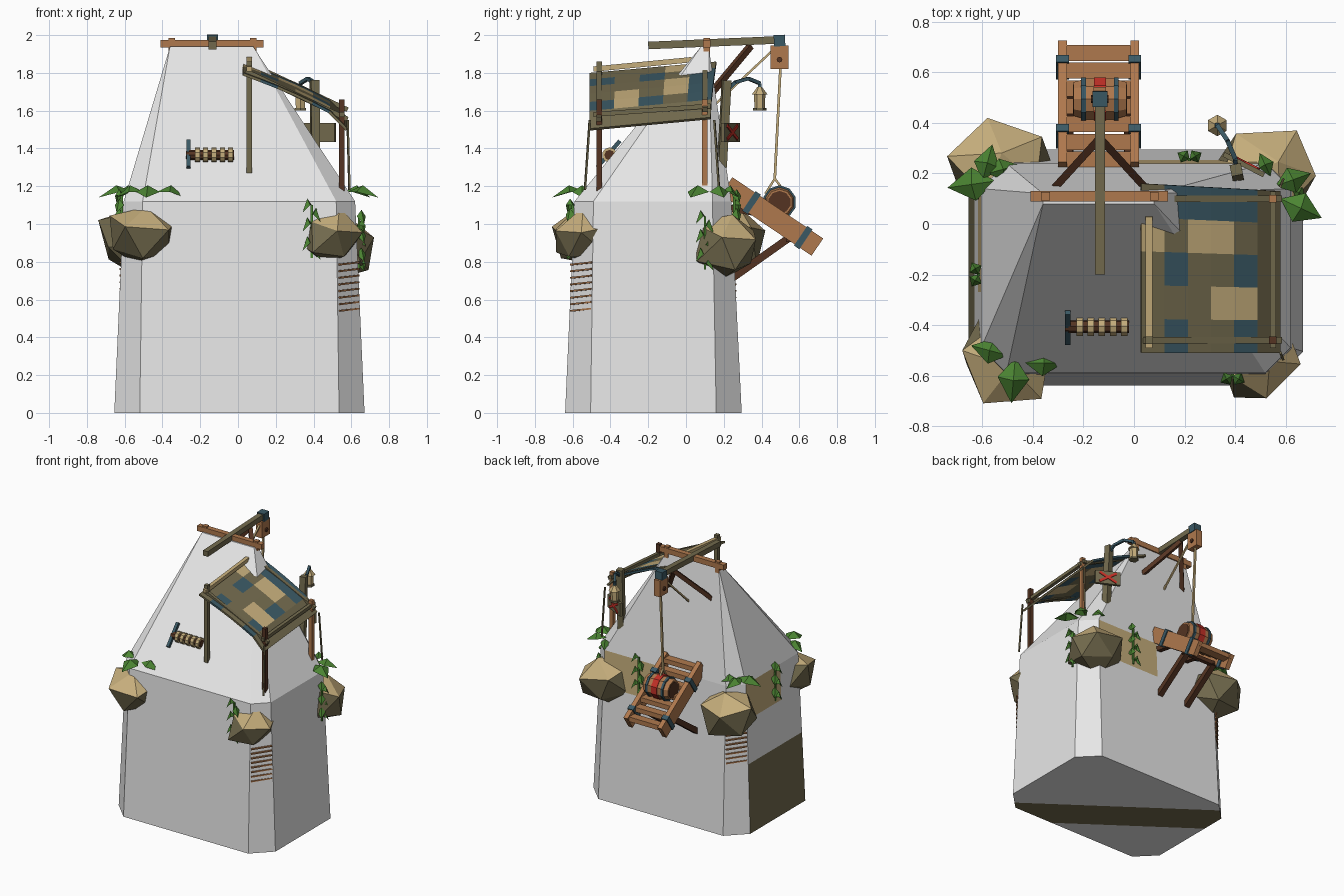
import bpy, bmesh, math, random
from mathutils import Vector, Matrix

random.seed(4)
cube = bpy.data.objects.get("Cube")
if cube:
    bpy.data.objects.remove(cube, do_unlink=True)


def material(name, *rgb):
    m = bpy.data.materials.new(name)
    m.use_nodes = True
    m.diffuse_color = (*rgb, 1)
    m.node_tree.nodes["Principled BSDF"].inputs["Base Color"].default_value = (*rgb, 1)
    return m


GREY = material("pale_grey", .8, .8, .8)
TAN = material("tan", .56, .42, .2)
KHAKI = material("khaki", .17, .145, .075)
ORANGE = material("orange_wood", .43, .19, .075)
DARK = material("dark_wood", .09, .034, .016)
TEAL = material("teal", .042, .098, .127)
GREEN = material("leaf_green", .07, .23, .032)
RED = material("red", .55, .03, .02)


def finish(name, bm, *mats):
    mesh = bpy.data.meshes.new(name)
    bm.normal_update()
    bm.to_mesh(mesh)
    bm.free()
    for m in mats:
        mesh.materials.append(m)
    ob = bpy.data.objects.new(name, mesh)
    bpy.context.collection.objects.link(ob)
    return ob


def bar(name, p, q, mat, w=.03, h=None, sides=4, taper=1):
    """Prism from p to q; w and h are its full width and height."""
    p, q = Vector(p), Vector(q)
    h = h or w
    k = math.sqrt(.5) if sides == 4 else .5
    bm = bmesh.new()
    bmesh.ops.create_cone(bm, cap_ends=True, segments=sides, radius1=k, radius2=k * taper,
                          depth=(q - p).length)
    if sides == 4:
        bm.transform(Matrix.Rotation(math.pi / 4, 4, 'Z'))
    bm.transform(Matrix.Diagonal((w, h, 1, 1)))
    rot = (q - p).to_track_quat('Z', 'Y').to_matrix().to_4x4()
    bm.transform(Matrix.Translation((p + q) / 2) @ rot)
    return finish(name, bm, mat)


# Tower: chamfered walls rising to a short ridge
def ring(x0, x1, y0, y1, c, z):
    return [(x, y, z) for x, y in (
        (x0 + c, y0), (x1 - c, y0), (x1, y0 + c), (x1, y1 - c),
        (x1 - c, y1), (x0 + c, y1), (x0, y1 - c), (x0, y0 + c))]


def cut(bm, faces, co, no):
    geom = set(faces) | {e for f in faces for e in f.edges} | {v for f in faces for v in f.verts}
    bmesh.ops.bisect_plane(bm, geom=list(geom), plane_co=co, plane_no=no)
    bm.normal_update()


bm = bmesh.new()
points = ring(-.655, .67, -.64, .295, .135, 0) + ring(-.605, .62, -.59, .24, .1, 1.12)
points += [(x, y, 1.94) for x in (-.36, .08) for y in (.08, .12)]
for p in points:
    bm.verts.new(p)
bmesh.ops.convex_hull(bm, input=bm.verts[:])
bmesh.ops.dissolve_limit(bm, angle_limit=.02, verts=bm.verts[:], edges=bm.edges[:])
for co, no in (((0, 0, .52), (0, 0, 1)), ((0, 0, .85), (0, 0, 1)),
               ((0, 0, 0), (1, 0, 0)), ((0, -.27, 0), (0, 1, 0))):
    cut(bm, bm.faces[:], co, no)
DIAGONAL = Vector((.58, .81, 0))
for d in (-.14, -.4):
    cut(bm, [f for f in bm.faces if f.normal.z < -.9], DIAGONAL * d, DIAGONAL)
for f in bm.faces:
    c, n = f.calc_center_median(), f.normal
    if n.z < -.9:
        f.material_index = 2 if -.4 < c.dot(DIAGONAL) < -.14 else 0
    elif n.x < -.9 and c.z < .52:
        f.material_index = 2
    elif .85 < c.z < 1.12 and ((n.y > .9 and c.x > 0) or (n.x < -.9 and c.y > -.27)):
        f.material_index = 1
finish("tower", bm, GREY, TAN, KHAKI)

# Thin wooden strips on two chamfers
for i in range(8):
    z = .54 + i * .035
    bar("chamfer_strip", (.537, -.61, z), (.638, -.5, z + .012), ORANGE, .012, .009)
    bar("chamfer_strip", (-.52, .262, z), (-.624, .155, z + .012), ORANGE, .012, .009)


# Corner boulders: jittered icosahedra fitted to their extents, pale on top
def boulder(name, lo, hi, yaw):
    bm = bmesh.new()
    bmesh.ops.create_icosphere(bm, subdivisions=1, radius=1)
    bm.transform(Matrix.Rotation(yaw, 4, 'Z') @ Matrix.Rotation(.3, 4, 'X'))
    for v in bm.verts:
        v.co *= random.uniform(.85, 1.15)
    for axis in range(3):
        values = [v.co[axis] for v in bm.verts]
        low, span = min(values), max(values) - min(values)
        for v in bm.verts:
            v.co[axis] = lo[axis] + (v.co[axis] - low) / span * (hi[axis] - lo[axis])
    bm.normal_update()
    for f in bm.faces:
        f.material_index = 0 if f.normal.z > .48 else 1
    finish(name, bm, TAN, KHAKI)


boulder("boulder_front_right", (-.68, -.71, .78), (-.33, -.34, 1.09), .4)
boulder("boulder_front_left", (.32, -.69, .79), (.66, -.3, 1.09), 1.1)
boulder("boulder_back_left", (.32, .04, .69), (.72, .37, 1.05), 2.3)
boulder("boulder_back_right", (-.74, .05, .72), (-.31, .42, 1.09), 3.1)


# Leaves: folded, arching diamonds
def leaf(name, base, yaw, length, width, drop):
    bm = bmesh.new()
    mid, tip = (length * .5, 0, .035), (length, 0, -drop)
    b, l, m, r, t = [bm.verts.new(v) for v in (
        (0, 0, 0), (length * .45, width / 2, 0), mid, (length * .45, -width / 2, 0), tip)]
    for tri in ((b, m, l), (b, r, m), (l, m, t), (m, r, t)):
        bm.faces.new(tri)
    bm.transform(Matrix.Translation(base) @ Matrix.Rotation(math.radians(yaw), 4, 'Z'))
    finish(name, bm, GREEN)


for x, y, yaw, size in ((-.55, .17, 188, .19), (-.6, .17, 75, .15), (-.58, .2, 15, .13),
                        (-.5, -.52, 165, .15), (-.47, -.53, 265, .18), (-.43, -.55, 0, .15),
                        (.58, .1, -25, .18), (.56, .15, 20, .15), (.54, .19, 115, .1)):
    leaf("plant_leaf", (x, y, 1.17), yaw, size, size * .7, .03)
for x, y, z, yaw in ((.39, -.6, 1.1, 270), (.64, .1, 1.04, 0),
                     (.22, .255, 1.15, 90), (-.615, -.2, 1.15, 180)):
    bar("vine_stem", (x, y, z - .28), (x, y, z), GREEN, .012)
    for i in range(6):
        leaf("vine_leaf", (x, y, z - i * .05), yaw + (-60, 60)[i % 2], .055, .055, .04)

# Awning posts, rails and ropes; the awning also rises gently towards the back
X0, X1, Y0, Y1 = .06, .55, -.46, .1
for y, rise, mat in ((Y0, 0, DARK), (Y1, .05, ORANGE)):
    bar("awning_tall_post", (X0, y, 1.27), (X0, y, 1.86), KHAKI, .03)
    bar("awning_short_post", (X1, y, 1.15), (X1, y, 1.66), mat, .03)
    bar("awning_slope_rail", (X0 - .02, y, 1.81 + rise), (X1 + .03, y, 1.555 + rise), KHAKI, .025)
    side = math.copysign(.05, y)
    bar("awning_rope", (.58, y + side, 1.55), (.59, y + side * 1.5, 1.18), KHAKI, .01)
bar("awning_high_rail", (X0, Y0 - .03, 1.82), (X0, .03, 1.87), TAN, .028)
bar("awning_low_rail", (X1, Y0 - .03, 1.58), (X1, Y1 + .03, 1.625), KHAKI, .025)

# Patchwork awning cloth
bm = bmesh.new()
bmesh.ops.create_grid(bm, x_segments=6, y_segments=5, size=.5)
for f in bm.faces:
    c = f.calc_center_median()
    col, row = int((c.x + .5) * 6), int((c.y + .5) * 5)
    if (col, row) in ((2, 3), (3, 3), (3, 1), (4, 1), (0, 3)):
        f.material_index = 2
    elif (col in (1, 4) and row % 2 == 0) or (col in (2, 3) and row == 4):
        f.material_index = 1
for v in bm.verts:
    u, w = v.co.x + .5, v.co.y + .5
    z = 1.8 - .25 * u + .015 * math.sin(math.pi * u) + .06 * w - (.045 if u > .99 else 0)
    v.co = (.03 + .55 * u, -.51 + .67 * w - .03 * u * w, z)
cloth = finish("awning_cloth", bm, KHAKI, TEAL, TAN)
solid = cloth.modifiers.new("thickness", 'SOLIDIFY')
solid.thickness = .015

# Crane on the ridge
BX = -.135
bar("crane_crossbar", (-.41, .11, 1.955), (.135, .11, 1.955), ORANGE, .04)
for x in (-.35, .08):
    bar("crane_peg", (x, .11, 1.9), (x, .11, 1.985), ORANGE, .035)
    bar("crane_brace", (BX, .34, 1.94), (x * .85 - .02, .14, 1.7), DARK, .03)
bar("crane_beam", (BX, -.2, 1.945), (BX, .5, 1.975), KHAKI, .04)
bar("crane_cap", (BX, .465, 1.97), (BX, .525, 1.972), TEAL, .06)
bar("pulley_block", (BX, .495, 1.82), (BX, .495, 1.945), ORANGE, .05, .095)
bar("pulley_axle", (BX - .035, .495, 1.87), (BX + .035, .495, 1.87), DARK, .03, sides=8)
bar("stay_rope", (BX, .46, 1.92), (BX, .14, 1.62), TAN, .012)
bar("hoist_rope", (BX, .5, 1.83), (BX, .47, 1.24), TAN, .014)
for y in (.42, .53):
    bar("sling_rope", (BX, .47, 1.24), (BX, y, 1.16), TAN, .012)

# Tilted loading platform behind the tower
A = math.radians(34)


def deck(x, t, n=0):
    return (-.14 + x, .455 + t * math.cos(A) + n * math.sin(A),
            1.04 - t * math.sin(A) + n * math.cos(A))


for s in (-1, 1):
    bar("platform_rail", deck(s * .143, -.29), deck(s * .143, .29), ORANGE, .035, .11)
    for t in (-.13, .2):
        bar("platform_band", deck(s * .143, t - .017), deck(s * .143, t + .017), TEAL, .05, .125)
    bar("platform_leg", deck(s * .12, .14, -.04), (-.14 + s * .12, .24, .71), DARK, .04)
    bar("platform_strut", deck(s * .12, -.1, -.04), (-.14 + s * .12, .2, 1.09), DARK, .035)
for i in range(7):
    t = -.255 + i * .085
    bar("platform_slat", deck(-.15, t, .02), deck(.15, t, .02), ORANGE, .063, .035)
bar("platform_axle", deck(-.15, .14, -.05), deck(.15, .14, -.05), DARK, .03)

# Barrel with hoops and a red band
for x0, x1, t0, t1 in ((-.24, -.19, .14, .17), (-.19, -.08, .17, .17), (-.08, -.03, .17, .14)):
    bar("barrel_body", (x0, .495, 1.115), (x1, .495, 1.115), ORANGE, t0, sides=10, taper=t1 / t0)
for x in (-.2, -.07):
    bar("barrel_hoop", (x - .009, .495, 1.115), (x + .009, .495, 1.115), TEAL, .18, sides=10)
bar("barrel_band", (BX - .024, .495, 1.115), (BX + .024, .495, 1.115), RED, .18, sides=10)
for x in (-.242, -.03):
    bar("barrel_lid", (x, .495, 1.115), (x + .003, .495, 1.115), DARK, .12, sides=10)

# Rope winch on the front slope, its handle lying along the slope
WY, WZ = -.405, 1.365
bar("winch_drum", (-.26, WY, WZ), (-.02, WY, WZ), DARK, .055, sides=8)
for i in range(5):
    x = -.215 + i * .044
    bar("winch_coil", (x - .013, WY, WZ), (x + .013, WY, WZ), TAN, .08, sides=10)
bar("winch_handle", (-.262, WY - .065, WZ - .065), (-.262, WY + .055, WZ + .075), TEAL, .022)
bar("winch_hub", (-.274, WY, WZ), (-.25, WY, WZ), DARK, .045, sides=8)

# Lantern post, curved arm and lantern
bar("lantern_post", (.41, .19, 1.3), (.405, .215, 1.76), KHAKI, .045)
arm = [(.405, .21, 1.7), (.4, .26, 1.75), (.37, .33, 1.77), (.33, .39, 1.745), (.33, .39, 1.71)]
for p, q in zip(arm, arm[1:]):
    bar("lantern_arm", p, q, TEAL, .018)
for name, z0, z1, w, taper, mat in (("base", 1.6, 1.615, .07, 1, KHAKI),
                                    ("glass", 1.615, 1.685, .055, 1.1, TAN),
                                    ("cap", 1.685, 1.725, .085, .3, TAN)):
    bar("lantern_" + name, (.33, .39, z0), (.33, .39, z1), mat, w, sides=6, taper=taper)

# Warning sign facing backwards
yaw = math.radians(-27)
along, out = Vector((math.cos(yaw), math.sin(yaw), 0)), Vector((-math.sin(yaw), math.cos(yaw), 0))
centre = Vector((.435, .235, 1.485))
bar("sign_board", centre - along * .09, centre + along * .09, KHAKI, .02, .1)
for s in (-1, 1):
    d = along * .06 + Vector((0, 0, .036 * s))
    face = centre + out * .012
    bar("sign_cross", face - d, face + d, RED, .008, .018)
